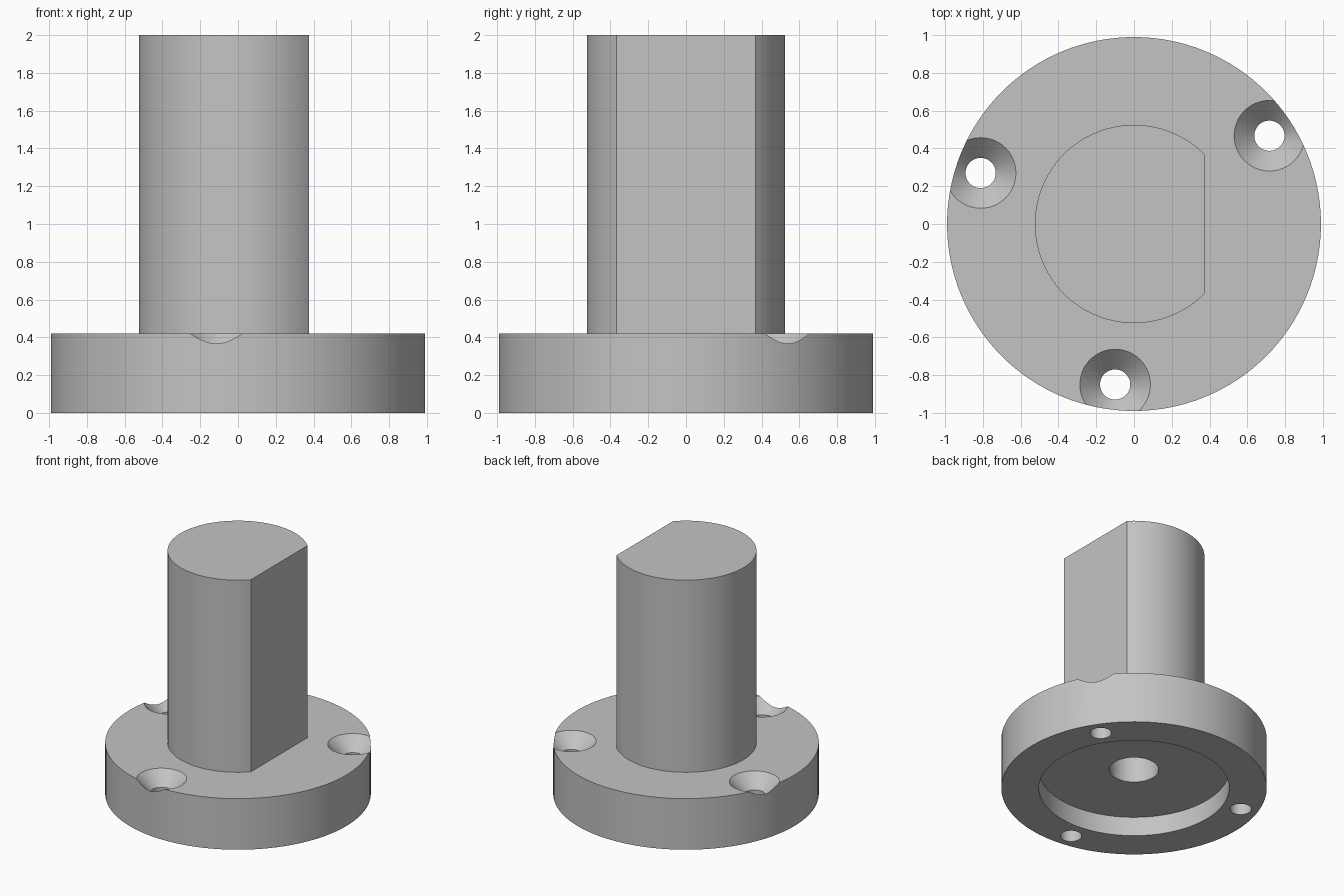
import bpy, bmesh
from math import sin, cos, pi, acos, radians

if "Cube" in bpy.data.objects:
    bpy.data.objects.remove(bpy.data.objects["Cube"], do_unlink=True)

grey = bpy.data.materials.new("plain grey")
grey.use_nodes = True
grey.diffuse_color = (0.55, 0.55, 0.55, 1)
grey.node_tree.nodes["Principled BSDF"].inputs["Base Color"].default_value = grey.diffuse_color


def solid(name, rings):
    """Closed solid skinned through equal-length rings of points, bottom to top."""
    bm = bmesh.new()
    loops = [[bm.verts.new(p) for p in ring] for ring in rings]
    n = len(loops[0])
    for low, high in zip(loops, loops[1:]):
        for i in range(n):
            j = (i + 1) % n
            bm.faces.new((low[i], low[j], high[j], high[i]))
    bm.faces.new(loops[0][::-1])
    bm.faces.new(loops[-1])
    bmesh.ops.recalc_face_normals(bm, faces=bm.faces)
    mesh = bpy.data.meshes.new(name)
    bm.to_mesh(mesh)
    bm.free()
    mesh.materials.append(grey)
    obj = bpy.data.objects.new(name, mesh)
    bpy.context.collection.objects.link(obj)
    return obj


def turned(name, profile, sides, x=0, y=0):
    """Round solid from (radius, height) pairs."""
    angles = [2 * pi * i / sides for i in range(sides)]
    return solid(name, [[(x + r * cos(a), y + r * sin(a), z) for a in angles]
                        for r, z in profile])


def combine(target, tool, operation):
    mod = target.modifiers.new("combine", 'BOOLEAN')
    mod.operation = operation
    mod.solver = 'EXACT'
    mod.object = tool
    bpy.context.view_layer.objects.active = target
    bpy.ops.object.modifier_apply(modifier=mod.name)
    bpy.data.objects.remove(tool, do_unlink=True)


FLANGE_TOP = 0.42

# Round flange
hub = turned("flanged_shaft", [(0.99, 0), (0.99, FLANGE_TOP)], 128)

# Shaft with one flat side facing +x
radius, flat, steps = 0.525, 0.375, 96
start = acos(flat / radius)
arc = [start + (2 * pi - 2 * start) * i / steps for i in range(steps + 1)]
shaft = solid("shaft", [[(radius * cos(a), radius * sin(a), z) for a in arc]
                        for z in (0.3, 2)])
combine(hub, shaft, 'UNION')

# Underside recess and blind centre bore
bore = turned("bore_cutter", [(0.71, -0.1), (0.71, 0.158), (0.183, 0.158), (0.183, 1.0)], 96)
combine(hub, bore, 'DIFFERENCE')

# Countersunk screw holes that break through the rim
for angle in (33.1, 161.6, 263.3):
    a = radians(angle)
    screw = turned("screw_cutter", [(0.08, -0.1), (0.08, 0.313), (0.207, 0.44)], 48,
                   0.856 * cos(a), 0.856 * sin(a))
    combine(hub, screw, 'DIFFERENCE')

bpy.ops.object.select_all(action='DESELECT')
hub.select_set(True)
bpy.context.view_layer.objects.active = hub
bpy.ops.object.shade_smooth_by_angle(angle=radians(30))
